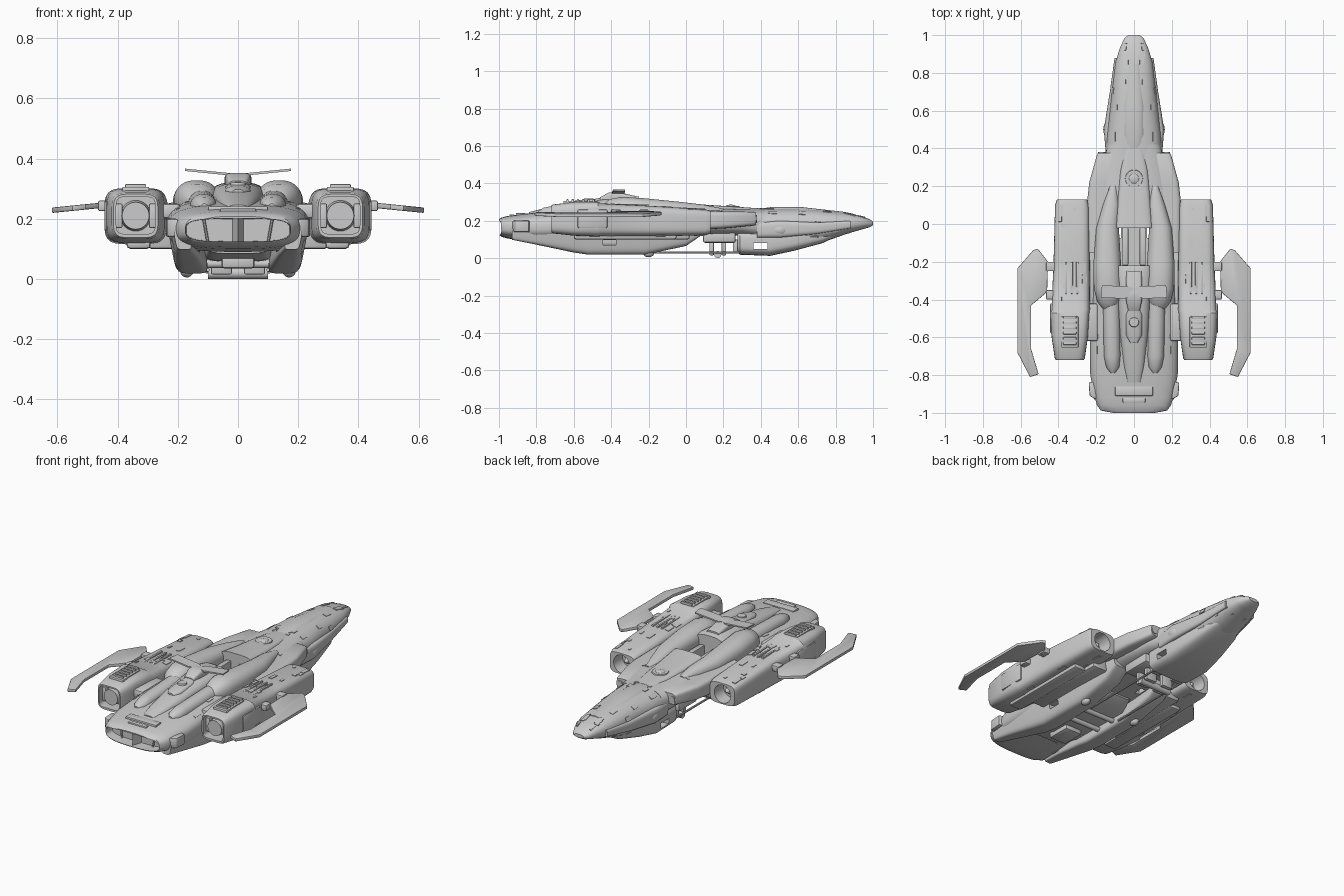
import bpy, bmesh, math, random
from mathutils import Vector, Matrix
from mathutils.bvhtree import BVHTree

if "Cube" in bpy.data.objects:
    bpy.data.objects.remove(bpy.data.objects["Cube"])
random.seed(4)

def finish(name, bm, mirror=False, bevel=0, angle=32, cutters=()):
    bmesh.ops.recalc_face_normals(bm, faces=bm.faces)
    me = bpy.data.meshes.new(name)
    bm.to_mesh(me)
    bm.free()
    ob = bpy.data.objects.new(name, me)
    bpy.context.collection.objects.link(ob)
    bpy.ops.object.select_all(action='DESELECT')
    bpy.context.view_layer.objects.active = ob
    ob.select_set(True)
    def apply(kind, **settings):
        m = ob.modifiers.new(kind, kind)
        for k, v in settings.items():
            setattr(m, k, v)
        bpy.ops.object.modifier_apply(modifier=m.name)
    if bevel:
        apply('BEVEL', width=bevel, segments=2, limit_method='ANGLE')
    for c in cutters:
        apply('BOOLEAN', operation='DIFFERENCE', solver='EXACT', object=c)
        bpy.data.objects.remove(c)
    if mirror:
        apply('MIRROR', use_mirror_merge=False)
    bpy.ops.object.shade_smooth_by_angle(angle=math.radians(angle))
    return ob

def loft(name, rows, n=2.6, seg=32, lean=0, **kw):
    """Superellipse rings along y; each row is y, centre x, half width, z bottom, z top."""
    bm = bmesh.new()
    rings = []
    for y, cx, hw, z0, z1 in rows:
        ring = []
        for i in range(seg):
            a = 2 * math.pi * (i + .5) / seg
            c, s = math.cos(a), math.sin(a)
            z = (z0 + z1) / 2 + (z1 - z0) / 2 * math.copysign(abs(s) ** (2 / n), s)
            x = cx + hw * math.copysign(abs(c) ** (2 / n), c) + lean * (z - z1)
            ring.append(bm.verts.new((x, y, z)))
        rings.append(ring)
    for a, b in zip(rings, rings[1:]):
        for i in range(seg):
            j = (i + 1) % seg
            bm.faces.new((a[i], a[j], b[j], b[i]))
    bm.faces.new(rings[0])
    bm.faces.new(rings[-1])
    return finish(name, bm, **kw)

def box(name, x, y, z, bevel=.006, **kw):
    bm = bmesh.new()
    mid = [(a + b) / 2 for a, b in (x, y, z)]
    size = [b - a for a, b in (x, y, z)]
    bmesh.ops.create_cube(bm, size=1, matrix=Matrix.Translation(mid) @ Matrix.Diagonal((*size, 1)))
    return finish(name, bm, bevel=bevel, **kw)

def rod(name, p, q, r, r2=None, seg=24, **kw):
    p, q = Vector(p), Vector(q)
    bm = bmesh.new()
    rot = (q - p).to_track_quat('Z', 'Y').to_matrix().to_4x4()
    bmesh.ops.create_cone(bm, cap_ends=True, segments=seg, radius1=r, radius2=r if r2 is None else r2,
                          depth=(q - p).length, matrix=Matrix.Translation((p + q) / 2) @ rot)
    return finish(name, bm, **kw)

def plate(name, pts, z, thick, slope=0, x0=0, **kw):
    """Flat outline in x, y extruded in z; slope tilts it along x."""
    bm = bmesh.new()
    f = bm.faces.new([bm.verts.new((x, y, z + slope * (x - x0))) for x, y in pts])
    r = bmesh.ops.extrude_face_region(bm, geom=[f])
    bmesh.ops.translate(bm, vec=(0, 0, thick), verts=[v for v in r['geom'] if isinstance(v, bmesh.types.BMVert)])
    return finish(name, bm, **kw)

def ball(name, c, size, **kw):
    bm = bmesh.new()
    bmesh.ops.create_uvsphere(bm, u_segments=24, v_segments=14, radius=1,
                              matrix=Matrix.Translation(c) @ Matrix.Diagonal((*size, 1)))
    return finish(name, bm, **kw)

# Main hull with the wide visor mouth and the dorsal bay cut into it
mouth = loft("mouth_cutter", [(-1.1, 0, .18, .122, .202), (-.93, 0, .172, .125, .2)], n=3.5)
bay = box("bay_cutter", (-.1, .1), (-.22, -.02), (.17, .5), 0)
slots = box("slot_cutter", (.068, .099), (-.075, -.022), (.05, .3), 0, mirror=True)
hull = loft("main_hull", [(-1, 0, .135, .125, .208), (-.988, 0, .175, .115, .216), (-.96, 0, .196, .106, .224),
                          (-.92, 0, .208, .1, .23), (-.8, 0, .232, .09, .245), (-.6, 0, .235, .09, .262),
                          (-.4, 0, .22, .1, .275), (-.1, 0, .21, .11, .272), (.12, 0, .2, .12, .268),
                          (.3, 0, .17, .12, .262), (.42, 0, .14, .1, .262)], n=3, seg=40, cutters=(mouth, bay, slots))

# Visor centre pillar, ribs, side flaps and brow
plate("visor_pillar", [(-.022, -.92), (0, -.985), (.022, -.92)], .12, .085)
rod("visor_rib", (.1, -.94, .12), (.115, -.935, .205), .005, seg=8, mirror=True)
plate("visor_flap", [(.2, -.93), (.235, -.91), (.24, -.84), (.2, -.83)], .14, .06, bevel=.006, mirror=True)
box("brow_panel", (-.1, .1), (-.91, -.86), (.225, .241), .004)
box("brow_grille", (-.06, .06), (-.945, -.92), (.22, .234), .004)

# Long nose, chin block and cheek bulges
nose = loft("nose", [(.34, 0, .15, .1, .264), (.5, 0, .142, .07, .266), (.6, 0, .13, .07, .266),
                     (.72, 0, .116, .08, .258), (.86, 0, .098, .13, .242), (.94, 0, .072, .153, .226),
                     (.985, 0, .05, .166, .206), (1, 0, .03, .176, .196)], n=2.5)
hatch = box("chin_cutter", (-.3, .3), (.36, .435), (.05, .082), 0)
loft("chin", [(.275, 0, .125, .03, .15), (.29, 0, .14, .018, .15), (.45, 0, .14, .012, .15),
              (.58, 0, .125, .04, .16), (.73, 0, .1, .08, .17), (.8, 0, .07, .115, .17)], n=4, cutters=(hatch,))
ball("cheek_pod", (.135, .5, .15), (.028, .045, .034), mirror=True)
loft("cheek_fairing", [(.38, .13, .02, .11, .19), (.5, .135, .025, .11, .2), (.7, .11, .018, .13, .19),
                       (.88, .088, .015, .16, .2)], n=3, mirror=True)
loft("canopy", [(.38, 0, .04, .2, .262), (.46, 0, .06, .2, .274), (.62, 0, .06, .2, .273), (.85, 0, .035, .2, .247)])

# Shoulder housings ahead of the nacelles
loft("shoulder_box", [(-.15, .175, .07, .15, .255), (.13, .175, .072, .155, .252), (.22, .165, .072, .16, .25),
                      (.365, .135, .062, .175, .248), (.375, .135, .056, .18, .243)], n=5, mirror=True)
rod("shoulder_nozzle", (.17, .36, .21), (.17, .38, .21), .02, mirror=True)

# Dorsal bulges, humps, spine and bay rails
loft("dorsal_bulge", [(-.45, .135, .03, .22, .28), (-.41, .135, .06, .2, .315), (-.34, .137, .076, .19, .328),
                      (-.22, .142, .074, .19, .32), (-.02, .14, .06, .19, .3), (.1, .12, .045, .2, .285),
                      (.2, .11, .02, .22, .265)], n=2.3, mirror=True)
loft("dorsal_hump", [(-.79, .112, .012, .22, .25), (-.76, .112, .035, .2, .27), (-.7, .115, .044, .2, .282),
                     (-.5, .118, .046, .2, .29), (-.38, .12, .046, .2, .295)], n=2.2, mirror=True)
loft("spine", [(-.84, 0, .04, .2, .246), (-.75, 0, .055, .2, .268), (-.58, 0, .075, .2, .297),
               (-.42, 0, .085, .2, .318), (-.26, 0, .1, .2, .322), (-.22, 0, .1, .2, .312)], n=2.6)
loft("forward_spine", [(-.02, 0, .1, .2, .298), (.1, 0, .09, .2, .286), (.28, 0, .075, .2, .274),
                       (.4, 0, .05, .2, .266)], n=4)
box("bay_rail", (.03, .062), (-.22, -.02), (.17, .25), mirror=True)
rod("dorsal_ring", (0, .24, .26), (0, .24, .28), .052, .045, seg=32)
ball("dorsal_dome", (0, .24, .276), (.028, .028, .01))
loft("spine_hatch", [(-.63, 0, .02, .26, .297), (-.59, 0, .042, .26, .308), (-.48, 0, .045, .26, .318),
                     (-.44, 0, .03, .26, .325)], n=3)
rod("spine_turret", (0, -.52, .3), (0, -.52, .32), .03, .024)

# Raised V-shaped tail plate and its tapering mast
plate("tail_plate", [(0, -.345), (.02, -.33), (.17, -.325), (.176, -.39), (.05, -.395), (0, -.375)],
      .341, .008, slope=.1, mirror=True)
loft("tail_mast", [(-.46, 0, .03, .28, .325), (-.41, 0, .042, .28, .352), (-.36, 0, .045, .28, .352),
                   (-.25, 0, .04, .28, .328)], n=5)

# Lower booms leaning inward, belly and struts
hole = box("boom_cutter", (0, .4), (-.445, -.375), (.07, .098), 0)
loft("lower_boom", [(-.93, .19, .025, .098, .16), (-.8, .185, .04, .072, .16), (-.6, .18, .055, .03, .17),
                    (-.52, .18, .055, .018, .17), (-.22, .18, .055, .018, .17), (0, .17, .055, .065, .17),
                    (.08, .16, .05, .12, .17)], n=5, lean=.2, mirror=True, cutters=(hole,))
loft("belly", [(-.72, 0, .1, .085, .14), (-.6, 0, .11, .06, .14), (-.22, 0, .11, .055, .14),
               (-.14, 0, .09, .1, .14)], n=5)
box("belly_unit", (-.055, .055), (-.64, -.5), (.035, .08), .01)
for y in (-.42, -.3):
    rod("belly_pipe", (-.14, y, .05), (.14, y, .05), .014, seg=12)
ball("skid_ball", (.17, -.2, .027), (.022, .03, .022), mirror=True)
rod("keel_rod", (.1, -.25, .03), (.1, .3, .03), .006, seg=10, mirror=True)

# Ventral pod between nose and booms
box("pod_block", (-.14, .14), (.09, .265), (.082, .14), .012)
for y in (.125, .19):
    box("pod_foot", (.02, .09), (y, y + .025), (.015, .09), mirror=True)
rod("pod_roller", (-.1, .17, .019), (.1, .17, .019), .019, seg=16)
box("pod_link", (.04, .1), (.25, .3), (.03, .1), mirror=True)

# Nacelles with open ends and inner cans
mx = .34
front = loft("front_cutter", [(-.8, mx, .062, .15, .272), (-.64, mx, .068, .148, .274)], n=6)
rear = rod("rear_cutter", (.33, .05, .19), (.33, .2, .19), .05, .056, seg=32)
nacelle = loft("nacelle", [(-.72, mx, .074, .137, .282), (-.71, mx, .08, .132, .287), (-.6, mx, .096, .12, .3),
                           (-.47, mx, .104, .115, .302), (-.455, .335, .102, .118, .293), (-.2, .33, .096, .118, .28),
                           (.1, .328, .09, .122, .262), (.13, .328, .08, .13, .253)],
               n=4.5, seg=40, mirror=True, cutters=(front, rear))
rod("engine_can", (mx, -.705, .21), (mx, -.63, .21), .045, .052, seg=32, mirror=True)
for x in (mx - .056, mx + .056):
    box("engine_side_vane", (x - .012, x + .012), (-.69, -.63), (.17, .25), .004, mirror=True)
rod("intake_spike", (.33, .045, .19), (.33, .1, .19), .035, .004, mirror=True)

# Nacelle vents, ridges and pylons
box("vent_frame", (.295, .385), (-.655, -.49), (.28, .306), .004, mirror=True)
for i in range(6):
    y = -.64 + i * .028
    box("vent_slat", (.305, .375), (y, y + .013), (.3, .315), .003, mirror=True)
for x in (.3, .33, .36):
    box("nacelle_ridge", (x - .006, x + .006), (-.37, -.2), (.27, .29), .003, mirror=True)
box("nacelle_keel", (.29, .37), (-.6, -.05), (.1, .13), .012, mirror=True)
box("nacelle_side_band", (.42, .444), (-.58, -.42), (.16, .26), .008, mirror=True)
box("pylon", (.19, .3), (-.5, .02), (.1, .22), .012, mirror=True)
box("upper_pylon", (.19, .28), (-.62, -.42), (.2, .25), .012, mirror=True)

# Swept winglets on short roots
plate("winglet", [(.455, -.2), (.51, -.13), (.535, -.14), (.618, -.235), (.618, -.68), (.55, -.81), (.505, -.795),
                  (.545, -.66), (.545, -.43), (.525, -.415), (.46, -.36)], .236, .018, slope=-.1, x0=.45,
      bevel=.004, mirror=True)
for y in (-.25, -.4):
    box("wing_root", (.41, .465), (y, y + .05), (.225, .26), mirror=True)

# Scattered thin surface panels that follow the skin
dg = bpy.context.evaluated_depsgraph_get()
bm = bmesh.new()
zones = [(nacelle, (.26, .4), (-.45, .1), 24), (nose, (.02, .12), (.4, .94), 24), (hull, (.05, .22), (-.9, .3), 20)]
for ob, xr, yr, count in zones:
    tree = BVHTree.FromObject(ob, dg)
    for i in range(count):
        side = 1 if i % 3 else -1
        start = Vector((random.uniform(*xr), random.uniform(*yr), side + .2))
        hit, nor, _, _ = tree.ray_cast(start, Vector((0, 0, -side)))
        if hit is None or abs(nor.z) < .4:
            continue
        size = (random.uniform(.008, .025), random.uniform(.015, .06), .006, 1)
        xa = Vector((0, 1, 0)).cross(nor).normalized()
        rot = Matrix((xa, nor.cross(xa), nor)).transposed().to_4x4()
        bmesh.ops.create_cube(bm, size=1, matrix=Matrix.Translation(hit) @ rot @ Matrix.Diagonal(size))
finish("surface_panels", bm, mirror=True)
